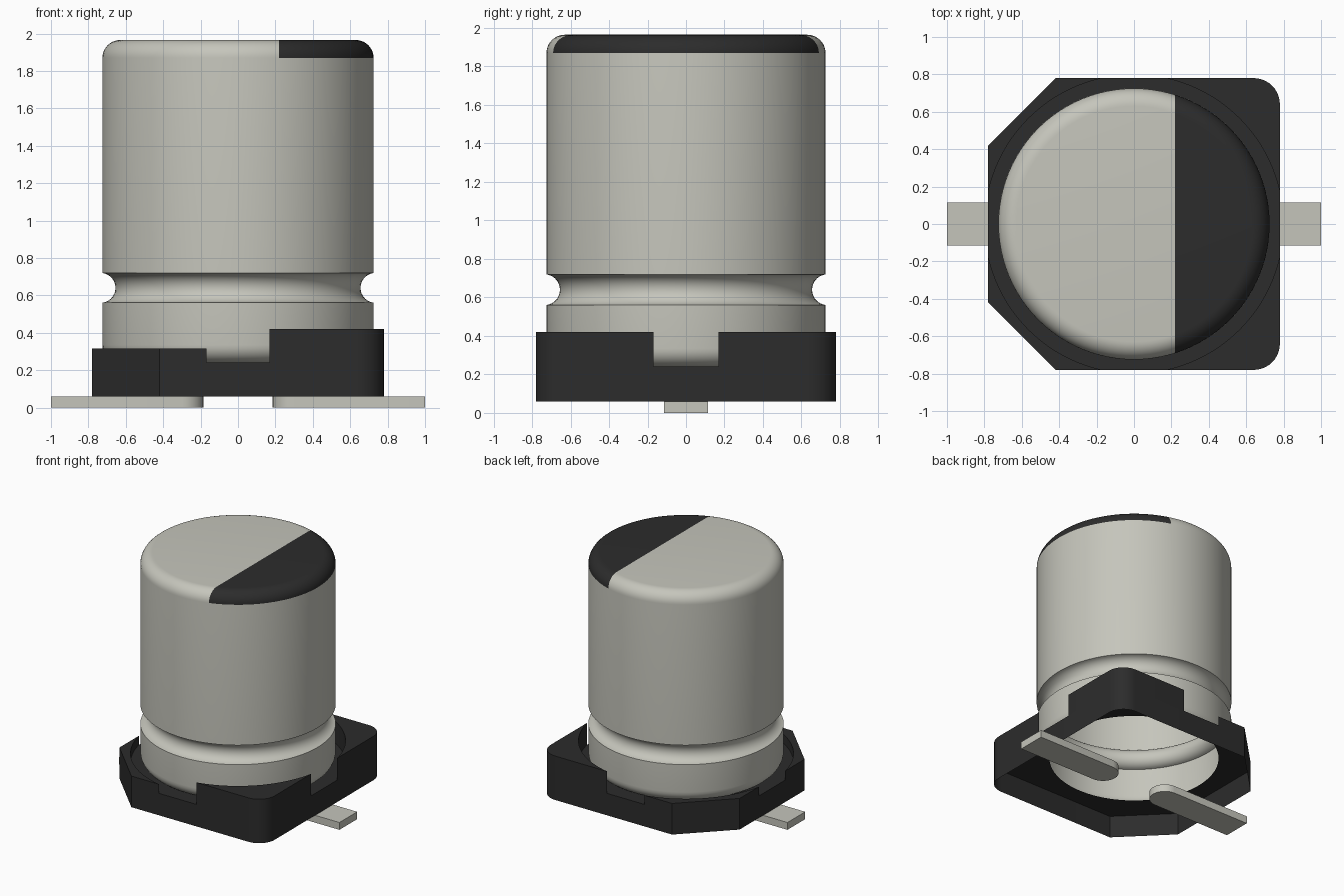
import bpy, bmesh, math
from mathutils import Vector

cube = bpy.data.objects.get("Cube")
if cube:
    bpy.data.objects.remove(cube, do_unlink=True)


def material(name, rgb):
    m = bpy.data.materials.new(name)
    m.use_nodes = True
    m.diffuse_color = (*rgb, 1)
    bsdf = next(n for n in m.node_tree.nodes if n.type == 'BSDF_PRINCIPLED')
    bsdf.inputs["Base Color"].default_value = (*rgb, 1)
    bsdf.inputs["Roughness"].default_value = 0.6
    return m


METAL = material("pale metal", (0.56, 0.56, 0.50))
BLACK = material("black plastic", (0.025, 0.025, 0.025))


def finish(bm, name, mats, smooth=None):
    bm.normal_update()
    mesh = bpy.data.meshes.new(name)
    bm.to_mesh(mesh)
    bm.free()
    ob = bpy.data.objects.new(name, mesh)
    bpy.context.collection.objects.link(ob)
    for m in mats:
        mesh.materials.append(m)
    if smooth:
        bpy.ops.object.select_all(action='DESELECT')
        ob.select_set(True)
        bpy.context.view_layer.objects.active = ob
        bpy.ops.object.shade_smooth_by_angle(angle=math.radians(smooth))
    return ob


def arc(cx, cy, r, a0, a1, n):
    """Points on an arc, angles in degrees."""
    angles = [math.radians(a0 + (a1 - a0) * i / n) for i in range(n + 1)]
    return [(cx + r * math.cos(a), cy + r * math.sin(a)) for a in angles]


def prism(bm, outline, z0, z1):
    """Closed block from a flat outline."""
    low = [bm.verts.new((x, y, z0)) for x, y in outline]
    high = [bm.verts.new((x, y, z1)) for x, y in outline]
    bm.faces.new(low[::-1])
    bm.faces.new(high)
    for i in range(len(low)):
        j = (i + 1) % len(low)
        bm.faces.new((low[i], low[j], high[j], high[i]))


# Can: lathed shell, open below, with rounded ends and a crimped groove
R, FIL, TOP, FLOOR, HALF = 0.725, 0.095, 1.965, 0.24, 0.78
profile = arc(R - FIL, FLOOR + FIL, FIL, -90, 0, 8)
profile += arc(0.735, 0.64, 0.08, 263, 97, 14)
profile += arc(R - FIL, TOP - FIL, FIL, 0, 90, 10)
bm = bmesh.new()
SEG = 96
rings = []
for r, z in profile:
    rings.append([bm.verts.new((r * math.cos(2 * math.pi * i / SEG),
                                r * math.sin(2 * math.pi * i / SEG), z)) for i in range(SEG)])
for a, b in zip(rings, rings[1:]):
    for i in range(SEG):
        j = (i + 1) % SEG
        bm.faces.new((a[i], a[j], b[j], b[i]))
bm.faces.new(rings[-1])

# Polarity mark: cut the rounded top along x and darken one side
MARK_X, MARK_Z = 0.22, TOP - FIL
top_faces = [f for f in bm.faces if f.calc_center_median().z > MARK_Z]
geom = top_faces + list({e for f in top_faces for e in f.edges}) + list({v for f in top_faces for v in f.verts})
bmesh.ops.bisect_plane(bm, geom=geom, dist=1e-5, plane_co=(MARK_X, 0, 0), plane_no=(1, 0, 0))
for f in bm.faces:
    c = f.calc_center_bounds()
    f.material_index = int(c.z > MARK_Z and c.x > MARK_X)
finish(bm, "can", [METAL, BLACK], 30)

# Base tray: two rounded and two chamfered corners, open underneath
ROUND, CHAMFER, HOLE, SEAT = 0.14, 0.42, R - FIL, 0.798
c = HALF - ROUND
corners = {
    (1, 1): arc(c, c, ROUND, 0, 90, 10),
    (-1, 1): [(-CHAMFER, HALF), (-HALF, CHAMFER)],
    (-1, -1): [(-HALF, -CHAMFER), (-CHAMFER, -HALF)],
    (1, -1): arc(c, -c, ROUND, -90, 0, 10),
}
outline = [p for pts in corners.values() for p in pts]
bm = bmesh.new()
low = [bm.verts.new((x, y, 0.06)) for x, y in outline]
high = [bm.verts.new((x, y, FLOOR)) for x, y in outline]
for i in range(len(low)):
    j = (i + 1) % len(low)
    bm.faces.new((low[i], low[j], high[j], high[i]))
hole = [bm.verts.new((x, y, FLOOR)) for x, y in arc(0, 0, HOLE, 0, 360, SEG)[:-1]]
edges = []
for loop in (high, hole):
    for i in range(len(loop)):
        pair = (loop[i], loop[(i + 1) % len(loop)])
        edges.append(bm.edges.get(pair) or bm.edges.new(pair))
bmesh.ops.triangle_fill(bm, use_beauty=True, edges=edges, normal=Vector((0, 0, 1)))
finish(bm, "base_tray", [BLACK], 30)

# Corner walls: between the tray outline and the round seat
gap = math.degrees(math.acos(HALF / SEAT))
names = {(1, 1): "back_left", (-1, 1): "back_right", (-1, -1): "front_right", (1, -1): "front_left"}
for k, (key, pts) in enumerate(corners.items()):
    start = 90 * k if k < 3 else -90
    inner = arc(0, 0, SEAT, start + 90 - gap, start + gap, 20)
    bm = bmesh.new()
    prism(bm, pts + inner, FLOOR, 0.42 if key[0] > 0 else 0.315)
    finish(bm, names[key] + "_corner_wall", [BLACK], 30)

# Flat leads with rounded inner ends
W = 0.115
for side, name in ((1, "left_lead"), (-1, "right_lead")):
    pts = [(1, W)] + arc(0.185 + W, 0, W, 90, 270, 16) + [(1, -W)]
    bm = bmesh.new()
    prism(bm, [(side * x, side * y) for x, y in pts], 0, 0.06)
    finish(bm, name, [METAL], 30)
